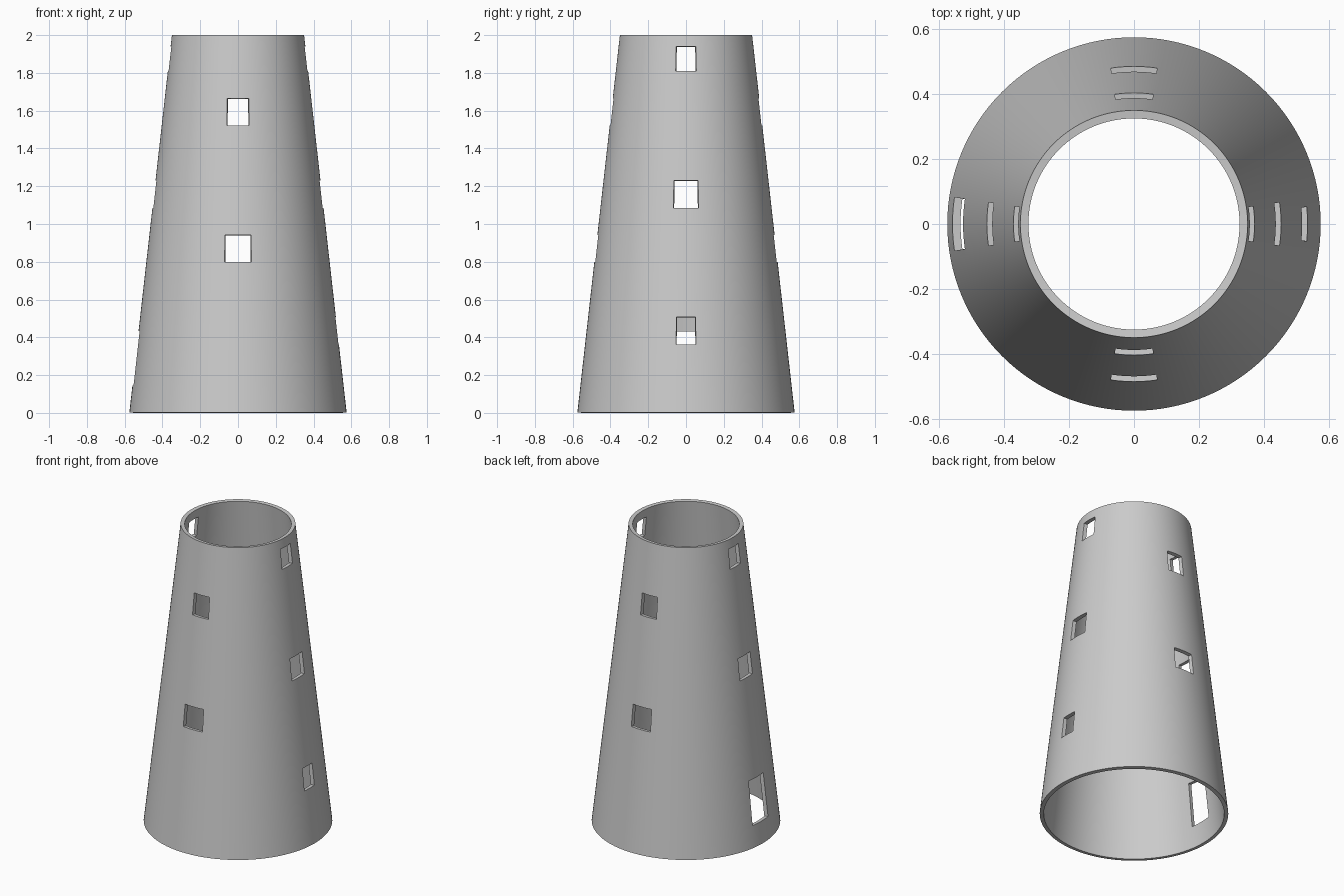
import bpy, bmesh, math

if "Cube" in bpy.data.objects:
    bpy.data.objects.remove(bpy.data.objects["Cube"])

SEG = 128
Z0, Z1, R0, R1 = 0.003, 2.0, 0.575, 0.35
WALL = 0.025

# openings: (side in quarter turns from +x, bottom z, top z, half width in segments)
openings = [(0, 0.362, 0.508, 2), (2, 0.145, 0.434, 3)]      # low window, doorway
for side in (0, 2):
    openings += [(side, 1.085, 1.23, 3), (side, 1.81, 1.94, 3)]
for side in (1, 3):
    openings += [(side, 0.798, 0.943, 3), (side, 1.522, 1.664, 3)]


def is_open(i, z):
    for side, low, high, half in openings:
        offset = (i - side * SEG // 4 + half) % SEG
        if offset < 2 * half and low < z < high:
            return True
    return False


# tapered outer skin, leaving out the faces of the openings
levels = sorted({Z0, Z1} | {z for o in openings for z in o[1:3]})
bm = bmesh.new()
rings = []
for z in levels:
    r = R0 + (R1 - R0) * (z - Z0) / (Z1 - Z0)
    rings.append([bm.verts.new((r * math.cos(2 * math.pi * i / SEG),
                                r * math.sin(2 * math.pi * i / SEG), z))
                  for i in range(SEG)])
for k in range(len(levels) - 1):
    mid = (levels[k] + levels[k + 1]) / 2
    for i in range(SEG):
        if not is_open(i, mid):
            j = (i + 1) % SEG
            bm.faces.new((rings[k][i], rings[k][j], rings[k + 1][j], rings[k + 1][i]))
loose = [v for v in bm.verts if not v.link_faces]
bmesh.ops.delete(bm, geom=loose, context='VERTS')

mesh = bpy.data.meshes.new("tower_wall")
bm.to_mesh(mesh)
bm.free()
tower = bpy.data.objects.new("tower_wall", mesh)
bpy.context.collection.objects.link(tower)

# wall thickness grows inwards
solid = tower.modifiers.new("wall_thickness", 'SOLIDIFY')
solid.thickness = WALL
solid.offset = -1
bpy.context.view_layer.objects.active = tower
tower.select_set(True)
bpy.ops.object.modifier_apply(modifier=solid.name)
bpy.ops.object.shade_smooth_by_angle(angle=math.radians(30))
